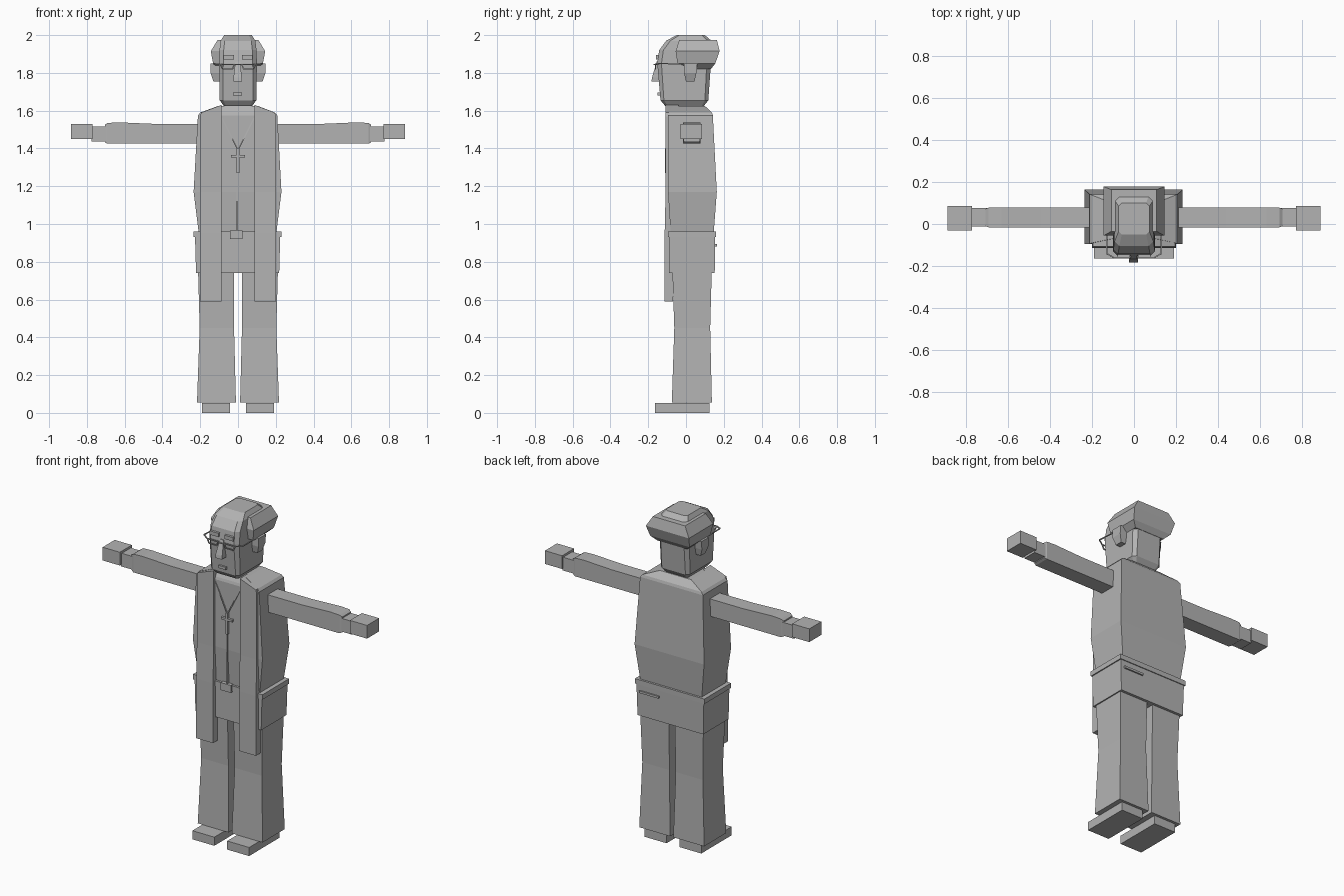
import bpy, bmesh
from mathutils import Vector

grey = bpy.data.materials.new("plain_grey")
grey.diffuse_color = (0.45, 0.45, 0.45, 1)


def make(name, verts, faces):
    me = bpy.data.meshes.new(name)
    bm = bmesh.new()
    vs = [bm.verts.new(v) for v in verts]
    for f in faces:
        bm.faces.new([vs[i] for i in f])
    bmesh.ops.recalc_face_normals(bm, faces=bm.faces[:])
    bm.to_mesh(me)
    bm.free()
    me.materials.append(grey)
    ob = bpy.data.objects.new(name, me)
    bpy.context.collection.objects.link(ob)
    return ob


def skin(name, rings):
    """Closed skin over a stack of rings with equal point counts."""
    n = len(rings[0])
    verts = [p for r in rings for p in r]
    faces = [tuple(range(n)), tuple(range(len(verts) - n, len(verts)))]
    for k in range(len(rings) - 1):
        for i in range(n):
            a, b = k * n + i, k * n + (i + 1) % n
            faces.append((a, b, b + n, a + n))
    return make(name, verts, faces)


def loft(name, rows):
    """Rows of (z, x0, x1, y0, y1) rectangles."""
    return skin(name, [[(a, c, z), (b, c, z), (b, d, z), (a, d, z)]
                       for z, a, b, c, d in rows])


def loft_x(name, rows):
    """Rows of (x, y0, y1, z0, z1) rectangles."""
    return skin(name, [[(x, a, c), (x, b, c), (x, b, d), (x, a, d)]
                       for x, a, b, c, d in rows])


def chamfered(name, rows):
    """Rows of (z, half width, y0, y1, corner cut) octagons."""
    return skin(name, [[(-w + c, a, z), (w - c, a, z), (w, a + c, z), (w, b - c, z),
                        (w - c, b, z), (-w + c, b, z), (-w, b - c, z), (-w, a + c, z)]
                       for z, w, a, b, c in rows])


def box(name, x0, x1, y0, y1, z0, z1):
    return loft(name, [(z0, x0, x1, y0, y1), (z1, x0, x1, y0, y1)])


def rod(name, a, b, r=0.004):
    a, b = Vector(a), Vector(b)
    d = (b - a).normalized()
    u = d.orthogonal().normalized()
    v = d.cross(u)
    offs = [u * r, v * r, -u * r, -v * r]
    return skin(name, [[p + o for o in offs] for p in (a, b)])


# Torso with sloped shoulders
loft("torso", [(0.93, -0.205, 0.20, -0.08, 0.145), (1.17, -0.235, 0.23, -0.095, 0.163),
               (1.575, -0.212, 0.208, -0.095, 0.142), (1.59, -0.20, 0.196, -0.09, 0.137),
               (1.625, -0.105, 0.105, -0.07, 0.10)])
# Hip panel and its rim
loft("coat_skirt", [(0.74, -0.222, 0.218, -0.09, 0.152), (0.95, -0.228, 0.224, -0.09, 0.155)])
box("coat_rim", -0.235, 0.23, -0.095, 0.16, 0.93, 0.96)
box("back_pocket_slit", 0.07, 0.20, 0.15, 0.163, 0.882, 0.895)
box("belt_buckle", -0.043, 0.025, -0.105, -0.08, 0.92, 0.965)
box("shirt_placket", -0.008, -0.002, -0.10, -0.08, 0.965, 1.27)

for s, side in ((-1, "left"), (1, "right")):
    def X(a, b):
        return sorted((s * a, s * b))

    # Long hanging front strips
    loft(side + "_front_strip", [(z, *X(0.088, o), f, b) for z, o, f, b in (
        (0.59, 0.20, -0.115, -0.07), (0.95, 0.20, -0.113, -0.07),
        (1.17, 0.20, -0.108, -0.07), (1.57, 0.20, -0.108, -0.06))])
    make(side + "_strip_top",
         [(s * x, y, z) for y in (-0.108, -0.04) for x, z in
          ((0.088, 1.57), (0.20, 1.57), (0.195, 1.59), (0.088, 1.63))],
         [(0, 1, 2, 3), (4, 5, 6, 7), (0, 1, 5, 4), (1, 2, 6, 5), (2, 3, 7, 6), (3, 0, 4, 7)])

    # Trouser legs and shoes
    loft(side + "_leg", [(z, *X(i, o), f, b) for z, i, o, f, b in (
        (0.055, 0.011, 0.217, -0.075, 0.137), (0.45, 0.021, 0.203, -0.062, 0.128),
        (0.78, 0.02, 0.212, -0.073, 0.137))])
    box(side + "_shoe", *X(0.043, 0.19), -0.165, 0.125, 0, 0.052)

    # Sleeves, wrists and hands
    loft_x(side + "_sleeve", [(s * x, f, b, lo, hi) for x, f, b, lo, hi in (
        (0.17, -0.016, 0.078, 1.425, 1.53), (0.44, -0.016, 0.078, 1.425, 1.53),
        (0.63, -0.016, 0.078, 1.425, 1.538), (0.69, -0.016, 0.078, 1.425, 1.535),
        (0.705, -0.01, 0.072, 1.432, 1.525))])
    loft_x(side + "_wrist", [(s * 0.69, -0.012, 0.075, 1.437, 1.517),
                             (s * 0.775, -0.012, 0.075, 1.437, 1.517)])
    loft_x(side + "_hand", [(s * 0.77, -0.03, 0.085, 1.45, 1.53),
                            (s * 0.885, -0.03, 0.085, 1.45, 1.53)])

    # Ears, brows and glasses
    loft(side + "_ear", [(1.755, *X(0.09, 0.13), 0.0, 0.045),
                         (1.80, *X(0.09, 0.145), -0.01, 0.055),
                         (1.85, *X(0.09, 0.145), -0.01, 0.06)])
    box(side + "_brow", *X(0.02, 0.078), -0.16, -0.14, 1.872, 1.895)
    lens = [(s * x, -0.162, z) for x, z in
            ((0.02, 1.845), (0.03, 1.82), (0.08, 1.82), (0.092, 1.845))]
    for i in range(4):
        rod(side + "_glasses_frame", lens[i], lens[(i + 1) % 4])
    rod(side + "_glasses_hinge", lens[3], (s * 0.13, -0.14, 1.85))
    rod(side + "_glasses_temple", (s * 0.13, -0.14, 1.85), (s * 0.125, 0.02, 1.845))

    # Necklace chain
    rod(side + "_chain", (s * 0.085, -0.095, 1.56), (0, -0.103, 1.39))

rod("glasses_bridge", (-0.02, -0.168, 1.845), (0.02, -0.168, 1.845))

# Cross pendant
box("pendant_upright", -0.007, 0.007, -0.11, -0.09, 1.27, 1.40)
box("pendant_bar", -0.037, 0.037, -0.11, -0.09, 1.352, 1.365)

# Neck and collar
box("neck", -0.075, 0.075, -0.07, 0.08, 1.57, 1.645)

# Head, rounded towards the crown
chamfered("head", [(1.625, 0.075, -0.11, 0.095, 0.012), (1.655, 0.097, -0.135, 0.118, 0.018),
                   (1.85, 0.10, -0.152, 0.132, 0.022), (1.92, 0.098, -0.142, 0.14, 0.022),
                   (1.97, 0.092, -0.105, 0.135, 0.022), (2.0, 0.073, -0.05, 0.10, 0.015)])

# Hair wrapping the sides and back
loft("hair", [(1.82, -0.10, 0.10, 0.05, 0.132), (1.85, -0.132, 0.132, -0.045, 0.155),
              (1.915, -0.144, 0.144, -0.055, 0.178), (1.975, -0.108, 0.108, -0.035, 0.163)])

# Nose wedge and mouth
loft("nose", [(1.755, -0.024, 0.02, -0.183, -0.13), (1.775, -0.024, 0.02, -0.18, -0.13),
              (1.86, -0.014, 0.012, -0.155, -0.13)])
box("mouth", -0.026, 0.022, -0.15, -0.13, 1.68, 1.696)
